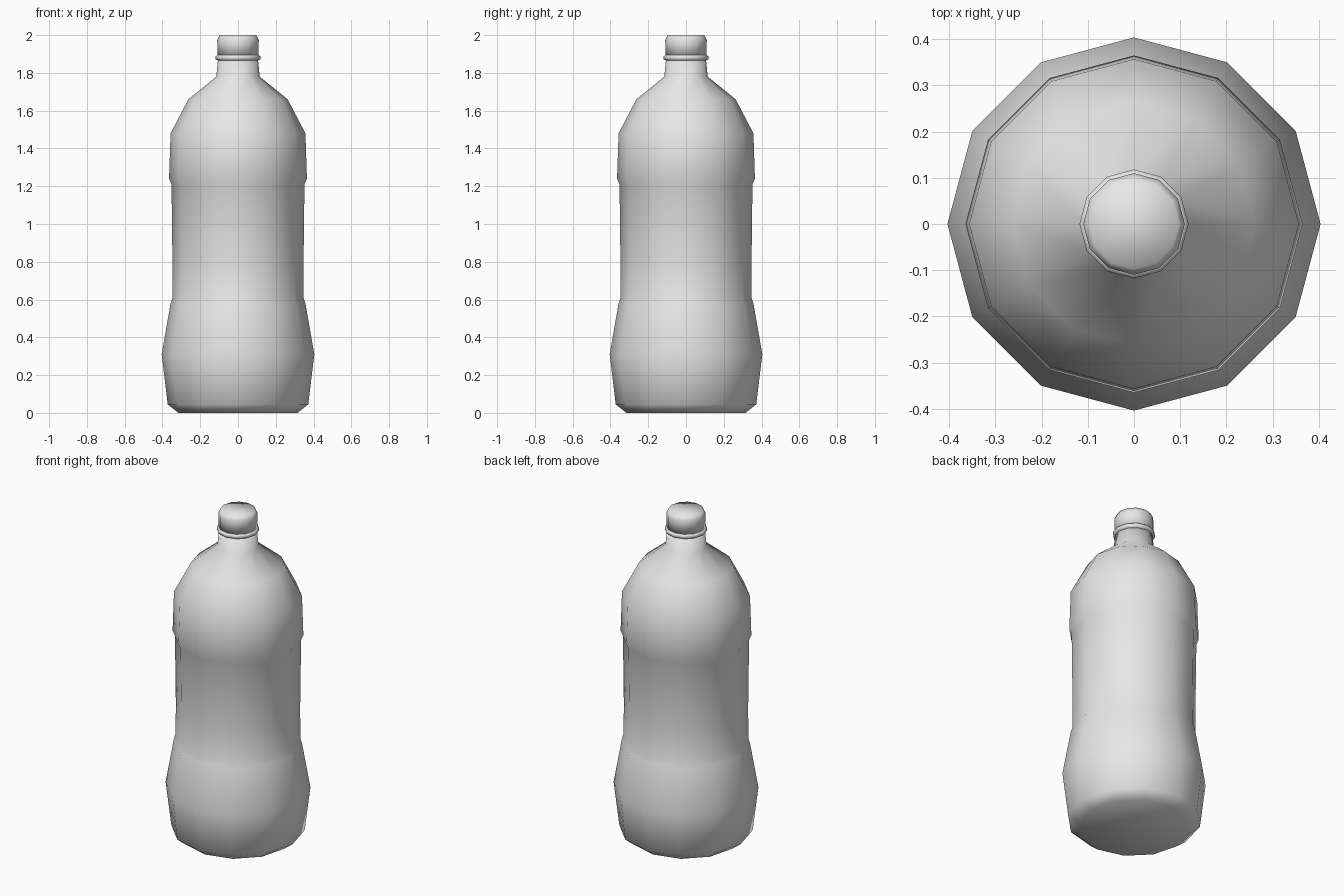
import bpy
import bmesh
from math import cos, sin, tau

cube = bpy.data.objects.get("Cube")
if cube:
    bpy.data.objects.remove(cube, do_unlink=True)

SIDES = 12

# Single plain grey plastic
grey = bpy.data.materials.new("plain_grey")
grey.use_nodes = True
grey.diffuse_color = (0.8, 0.8, 0.8, 1)
grey.node_tree.nodes["Principled BSDF"].inputs["Base Color"].default_value = (0.8, 0.8, 0.8, 1)


def lathe(name, profile):
    """Sweep a (radius, height) profile around z and close both ends."""
    bm = bmesh.new()
    rings = [[bm.verts.new((r * cos(tau * i / SIDES), r * sin(tau * i / SIDES), z))
              for i in range(SIDES)] for r, z in profile]
    for low, high in zip(rings, rings[1:]):
        for i in range(SIDES):
            j = (i + 1) % SIDES
            bm.faces.new((low[i], low[j], high[j], high[i]))
    bm.faces.new(rings[0][::-1])
    bm.faces.new(rings[-1])
    for face in bm.faces:
        face.smooth = True
    mesh = bpy.data.meshes.new(name)
    bm.to_mesh(mesh)
    bm.free()
    mesh.materials.append(grey)
    obj = bpy.data.objects.new(name, mesh)
    bpy.context.collection.objects.link(obj)
    return obj


# Body: chamfered foot, bulging base, slim label band, domed shoulder, neck
lathe("bottle_body", [
    (0.315, 0), (0.372, 0.045), (0.404, 0.31), (0.357, 0.58), (0.348, 0.605),
    (0.347, 0.8), (0.352, 1.21), (0.365, 1.24), (0.357, 1.48), (0.263, 1.66),
    (0.115, 1.78), (0.106, 1.87),
])

# Tamper ring under the cap
lathe("neck_ring", [(0.106, 1.865), (0.118, 1.872), (0.118, 1.888), (0.108, 1.895)])

# Screw cap with a small bevelled top
lathe("cap", [(0.109, 1.89), (0.11, 1.975), (0.097, 2.0)])
